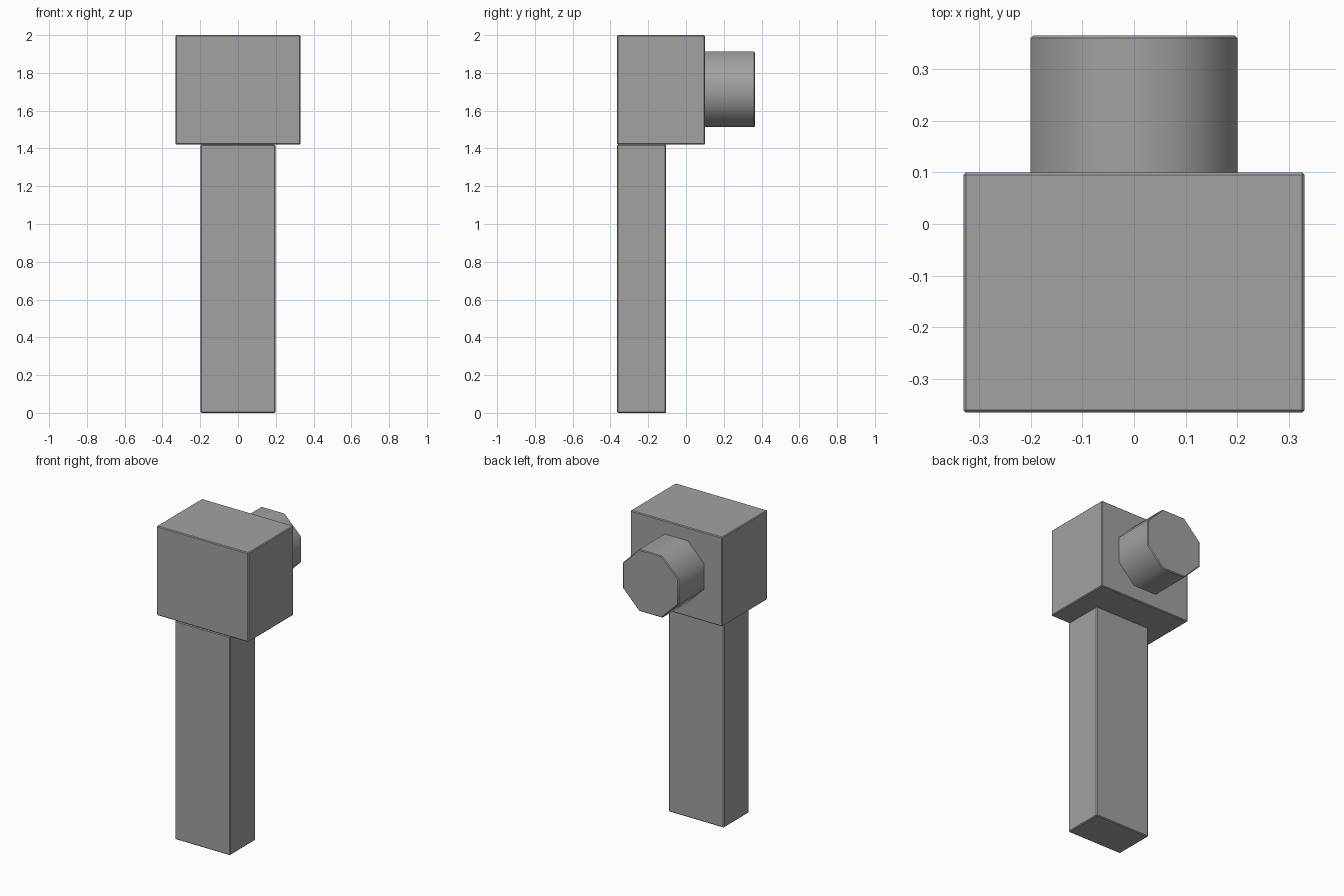
import bpy
import math

if "Cube" in bpy.data.objects:
    bpy.data.objects.remove(bpy.data.objects["Cube"], do_unlink=True)

# One grey for the whole model
grey = bpy.data.materials.new("plain_grey")
grey.use_nodes = True
grey.diffuse_color = (0.36, 0.36, 0.36, 1)
grey.node_tree.nodes["Principled BSDF"].inputs["Base Color"].default_value = grey.diffuse_color


def finish(obj, name):
    """Name, colour and slightly chamfer a part."""
    obj.name = name
    obj.data.materials.append(grey)
    bpy.ops.object.transform_apply(location=False, rotation=True, scale=True)
    bevel = obj.modifiers.new("chamfer", 'BEVEL')
    bevel.width = 0.005
    bevel.segments = 1
    bevel.limit_method = 'ANGLE'
    bevel.angle_limit = math.radians(60)


def box(name, width, y0, y1, z0, z1):
    bpy.ops.mesh.primitive_cube_add(size=1, location=(0, (y0 + y1) / 2, (z0 + z1) / 2))
    obj = bpy.context.object
    obj.scale = (width, y1 - y0, z1 - z0)
    finish(obj, name)


# Handle and head share the same front plane
box("handle", 0.396, -0.365, -0.105, 0, 1.42)
box("head", 0.66, -0.365, 0.10, 1.42, 2.0)

# Octagonal knob on the back, flats facing up and sideways
apothem, y0, y1 = 0.2, 0.09, 0.365
bpy.ops.mesh.primitive_cylinder_add(
    vertices=8, radius=apothem / math.cos(math.pi / 8), depth=y1 - y0,
    location=(0, (y0 + y1) / 2, 1.713))
knob = bpy.context.object
knob.rotation_euler = (math.pi / 2, math.pi / 8, 0)
finish(knob, "back_knob")
bpy.ops.object.shade_smooth_by_angle(angle=math.radians(50))
